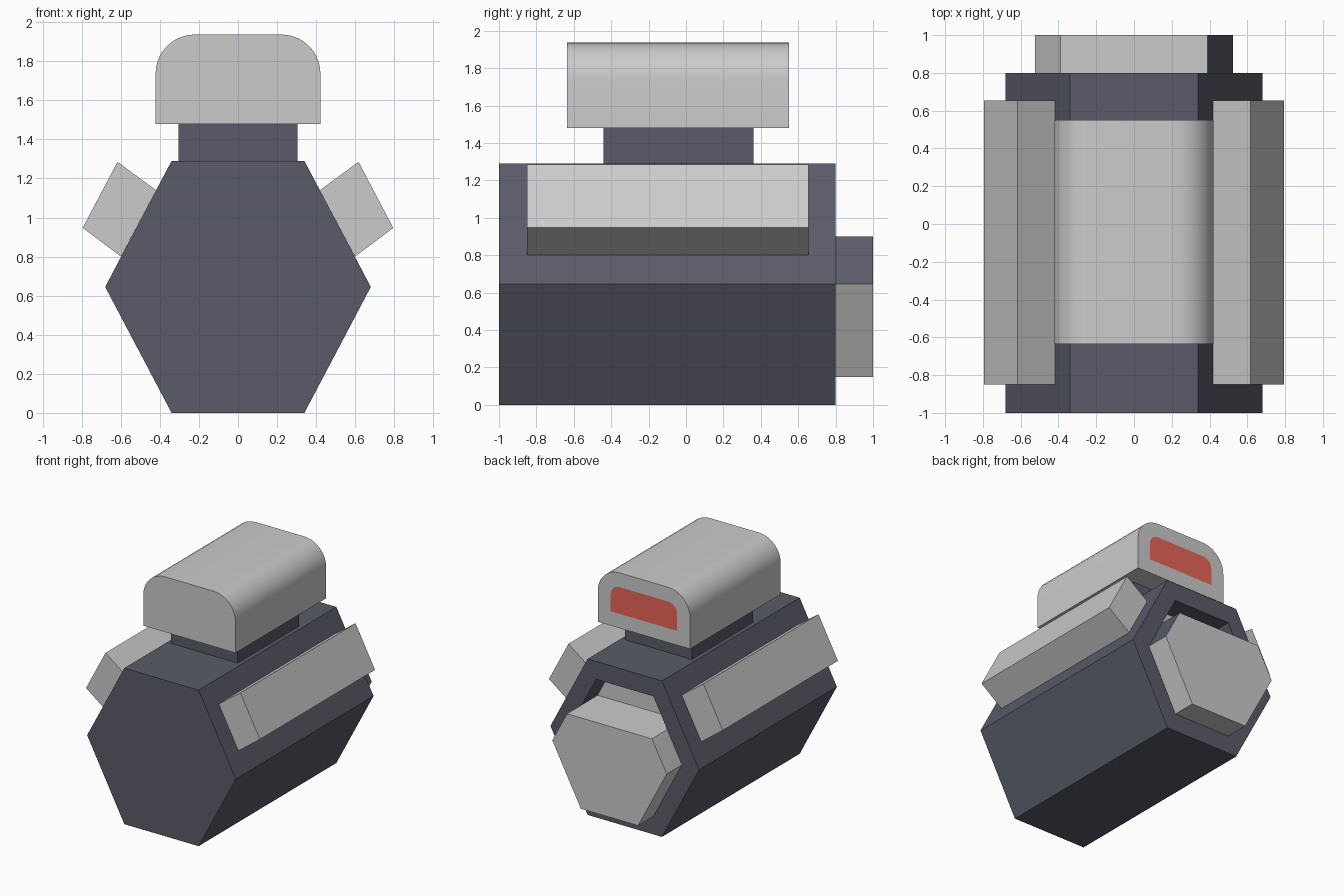
import bpy, bmesh, math

if "Cube" in bpy.data.objects:
    bpy.data.objects.remove(bpy.data.objects["Cube"])


def material(name, rgb):
    m = bpy.data.materials.new(name)
    m.diffuse_color = (*rgb, 1)
    m.use_nodes = True
    m.node_tree.nodes["Principled BSDF"].inputs["Base Color"].default_value = m.diffuse_color
    return m


dark = material("dark_slate", (0.10, 0.105, 0.14))
red = material("red_panel", (0.80, 0.13, 0.10))
grey = material("plain_grey", (0.6, 0.6, 0.6))


def finish(name, bm, *mats):
    bmesh.ops.recalc_face_normals(bm, faces=bm.faces)
    me = bpy.data.meshes.new(name)
    bm.to_mesh(me)
    bm.free()
    for m in mats:
        me.materials.append(m)
    ob = bpy.data.objects.new(name, me)
    bpy.context.collection.objects.link(ob)
    return ob


def loft(rings):
    """Bridge (profile, y) rings along y and cap both ends."""
    bm = bmesh.new()
    loops = [[bm.verts.new((x, y, z)) for x, z in prof] for prof, y in rings]
    n = len(loops[0])
    for a, b in zip(loops, loops[1:]):
        for i in range(n):
            j = (i + 1) % n
            bm.faces.new((a[i], a[j], b[j], b[i]))
    bm.faces.new(loops[0])
    bm.faces.new(loops[-1])
    bmesh.ops.recalc_face_normals(bm, faces=bm.faces)
    return bm


MID = 0.645


def hexagon(s):
    return [(x * s, MID + z * s) for x, z in
            ((-0.34, -MID), (0.34, -MID), (0.68, 0), (0.34, MID), (-0.34, MID), (-0.68, 0))]


# hexagonal body with a recess in its back end
outer, inner = hexagon(1), hexagon(0.77)
bm = loft([(outer, -1), (outer, 0.8), (inner, 0.8), (inner, 0.6)])
for f in bm.faces:
    c = f.calc_center_median()
    if abs(c.y - 0.6) < 1e-4:
        f.material_index = 1          # grey recess floor
finish("body", bm, dark, grey)

# back plug: the recess hexagon with its top cut off
plug = inner[:3] + [(0.388, 0.90), (-0.388, 0.90)] + inner[5:]
bm = loft([(plug, 0.6), (plug, 1.0)])
for f in bm.faces:
    if f.normal.x > 0.5 and f.normal.z > 0.2:
        f.material_index = 1          # one slate-coloured side
finish("back_plug", bm, grey, dark)

# side pads, mirrored
for side, name in ((1, "right_pad"), (-1, "left_pad")):
    prof = [(side * x, z) for x, z in ((0.419, 1.14), (0.617, 1.285), (0.795, 0.947), (0.599, 0.80))]
    finish(name, loft([(prof, -0.85), (prof, 0.655)]), grey)

# neck block
neck = [(-0.305, 1.29), (0.305, 1.29), (0.305, 1.48), (-0.305, 1.48)]
finish("neck", loft([(neck, -0.44), (neck, 0.36)]), dark)

# sight housing with rounded top corners and an inset red rear panel
R, W, TOP = 0.20, 0.422, 1.937
right = [(W - R + R * math.cos(a), TOP - R + R * math.sin(a))
         for a in (math.pi / 2 * i / 10 for i in range(11))]
prof = [(-W, 1.48), (W, 1.48)] + right + [(-x, z) for x, z in reversed(right)]
bm = loft([(prof, -0.635), (prof, 0.55)])
back = max(bm.faces, key=lambda f: f.normal.y)
bmesh.ops.inset_region(bm, faces=[back], thickness=0.118, use_even_offset=True)
back.material_index = 1
housing = finish("sight_housing", bm, grey, red)
bpy.context.view_layer.objects.active = housing
housing.select_set(True)
bpy.ops.object.shade_smooth_by_angle(angle=math.radians(30))
